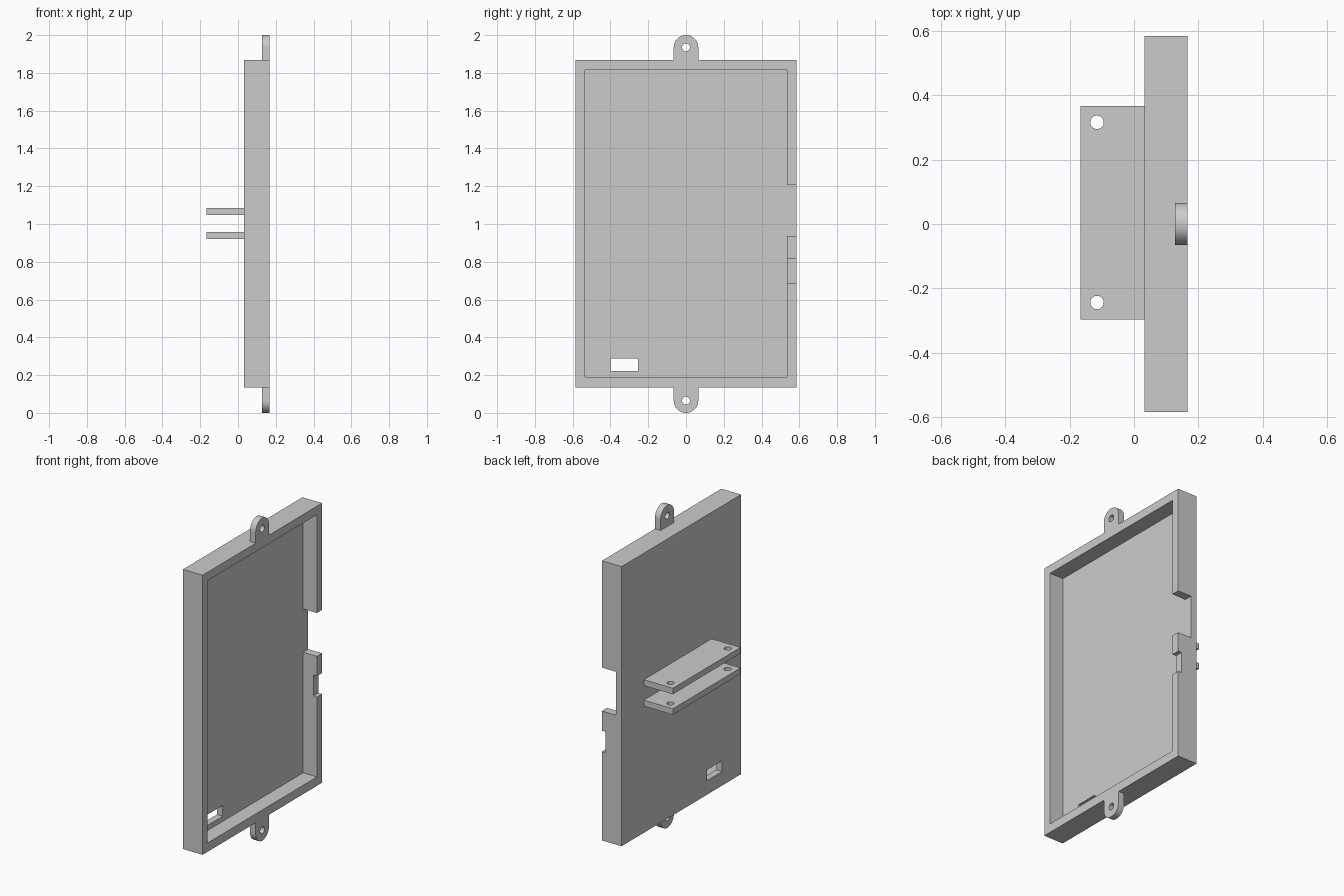
import bpy, bmesh, math
from mathutils import Matrix, Vector

if "Cube" in bpy.data.objects:
    bpy.data.objects.remove(bpy.data.objects["Cube"], do_unlink=True)

grey = bpy.data.materials.new("light_grey")
grey.use_nodes = True
grey.diffuse_color = (0.6, 0.6, 0.6, 1)
grey.node_tree.nodes["Principled BSDF"].inputs["Base Color"].default_value = (0.6, 0.6, 0.6, 1)


def finish(name, bm):
    bmesh.ops.recalc_face_normals(bm, faces=bm.faces)
    mesh = bpy.data.meshes.new(name)
    bm.to_mesh(mesh)
    bm.free()
    mesh.materials.append(grey)
    obj = bpy.data.objects.new(name, mesh)
    bpy.context.collection.objects.link(obj)
    return obj


def box(name, x, y, z):
    bm = bmesh.new()
    size = Vector((x[1] - x[0], y[1] - y[0], z[1] - z[0]))
    centre = Vector((sum(x), sum(y), sum(z))) / 2
    bmesh.ops.create_cube(bm, size=1, matrix=Matrix.Translation(centre) @ Matrix.Diagonal(size).to_4x4())
    return finish(name, bm)


def pin(centre, axis):
    bm = bmesh.new()
    turn = Vector(axis).to_track_quat("Z", "Y").to_matrix().to_4x4()
    bmesh.ops.create_cone(bm, cap_ends=True, segments=32, radius1=HOLE, radius2=HOLE,
                          depth=0.2, matrix=Matrix.Translation(centre) @ turn)
    return finish("cutter", bm)


def cut(obj, *cutters):
    bpy.context.view_layer.objects.active = obj
    for cutter in cutters:
        cutter.hide_render = True
        mod = obj.modifiers.new("cut", "BOOLEAN")
        mod.operation, mod.solver, mod.object = "DIFFERENCE", "EXACT", cutter
        bpy.ops.object.modifier_apply(modifier=mod.name)
        bpy.data.objects.remove(cutter, do_unlink=True)


def smooth(obj):
    bpy.ops.object.select_all(action="DESELECT")
    obj.select_set(True)
    bpy.context.view_layer.objects.active = obj
    bpy.ops.object.shade_smooth_by_angle(angle=math.radians(30))


BACK, FLOOR, RIM = 0.032, 0.072, 0.167
HALF, INNER = 0.585, 0.535
BOTTOM, TOP = 0.135, 1.868
HOLE, EAR = 0.021, 0.065
OPEN = 0.3

# Shallow open tray with wall notches and a cable window
tray = box("tray", (BACK, RIM), (-HALF, HALF), (BOTTOM, TOP))
cut(tray,
    box("cavity", (FLOOR, OPEN), (-INNER, INNER), (0.19, 1.815)),
    box("large_notch", (FLOOR, OPEN), (0.5, 0.7), (0.937, 1.206)),
    box("small_notch", (0.142, OPEN), (0.5, 0.7), (0.685, 0.815)),
    box("window", (-0.1, OPEN), (-0.4, -0.253), (0.222, 0.289)))

# Rounded mounting ears above and below
for name, centre_z, edge, sign in (("top_ear", 2 - EAR, TOP, 1), ("bottom_ear", EAR, BOTTOM, -1)):
    bm = bmesh.new()
    outline = [(EAR, edge)]
    for i in range(33):
        a = math.pi * i / 32
        outline.append((EAR * math.cos(a), centre_z + sign * EAR * math.sin(a)))
    outline.append((-EAR, edge))
    face = bm.faces.new([bm.verts.new((0.128, y, z)) for y, z in outline])
    grown = bmesh.ops.extrude_face_region(bm, geom=[face])["geom"]
    bmesh.ops.translate(bm, vec=(RIM - 0.128, 0, 0),
                        verts=[v for v in grown if isinstance(v, bmesh.types.BMVert)])
    ear = finish(name, bm)
    cut(ear, pin((0.15, 0, centre_z), (1, 0, 0)))
    smooth(ear)

# Pair of drilled bracket plates on the back
for name, z in (("upper_bracket", 1.047), ("lower_bracket", 0.92)):
    plate = box(name, (-0.167, BACK), (-0.297, 0.367), (z, z + 0.037))
    cut(plate, *[pin((-0.115, y, z), (0, 0, 1)) for y in (-0.244, 0.316)])
    smooth(plate)
